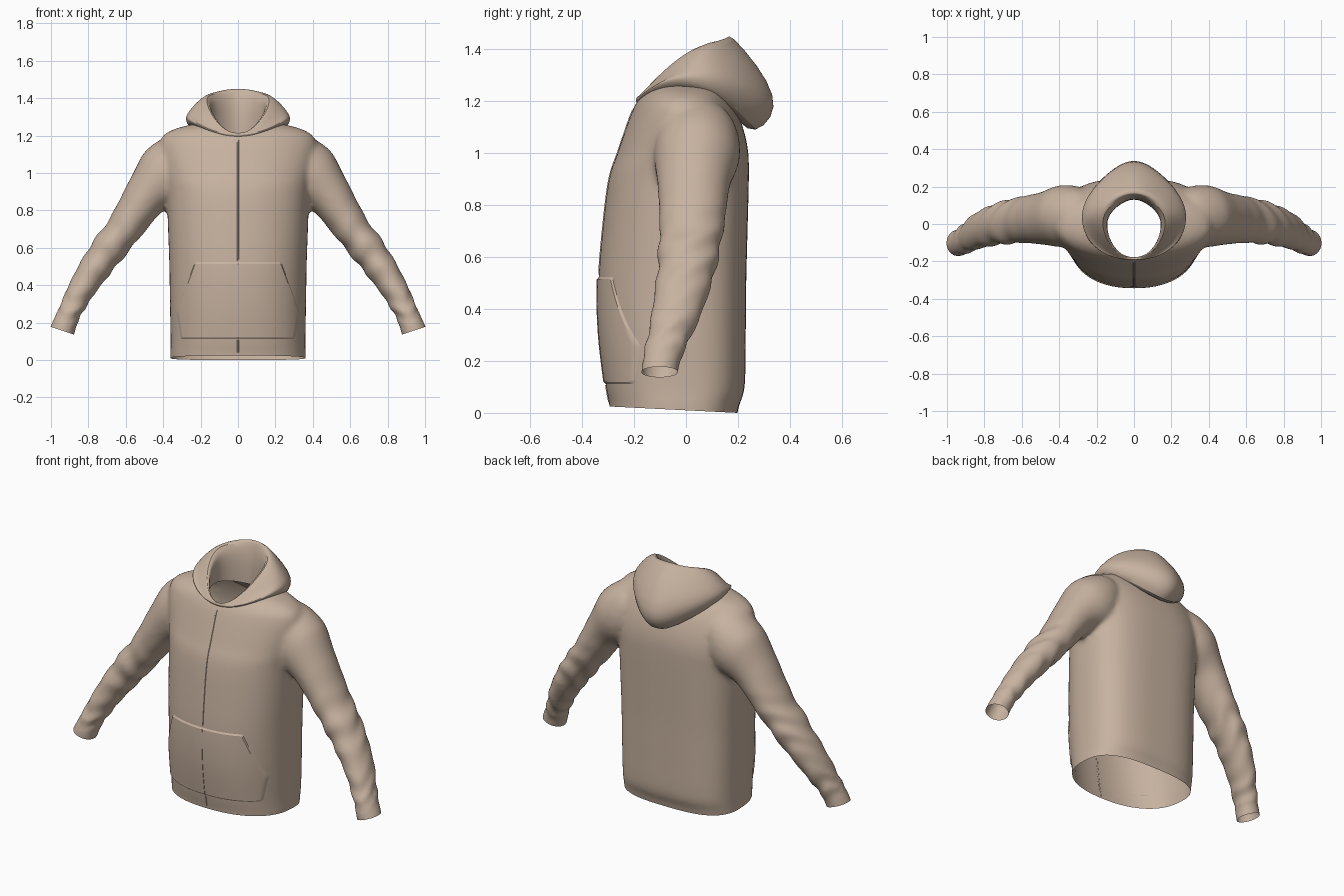
import bpy, bmesh, math
from mathutils import Vector
from mathutils.bvhtree import BVHTree

if "Cube" in bpy.data.objects:
    bpy.data.objects.remove(bpy.data.objects["Cube"])


def material(name, rgb):
    mat = bpy.data.materials.new(name)
    mat.use_nodes = True
    mat.diffuse_color = (*rgb, 1)
    mat.node_tree.nodes["Principled BSDF"].inputs["Base Color"].default_value = (*rgb, 1)
    return mat


fabric = material("tan fabric", (0.57, 0.445, 0.35))


def finish(name, bm, angle=50):
    mesh = bpy.data.meshes.new(name)
    bm.to_mesh(mesh)
    bm.free()
    obj = bpy.data.objects.new(name, mesh)
    bpy.context.collection.objects.link(obj)
    mesh.materials.append(fabric)
    bpy.ops.object.select_all(action="DESELECT")
    obj.select_set(True)
    bpy.context.view_layer.objects.active = obj
    bpy.ops.object.shade_smooth_by_angle(angle=math.radians(angle))
    return obj


def spline(rows, steps):
    """Smooth samples through rows of numbers."""
    out = []
    for i in range(len(rows) - 1):
        a, b, c, d = (Vector(rows[min(max(i + k, 0), len(rows) - 1)]) for k in (-1, 0, 1, 2))
        for s in range(steps):
            t = s / steps
            out.append(b + (c - a) * t / 2 + (a * 2 - b * 5 + c * 4 - d) * t * t / 2
                       + (b * 3 - a - c * 3 + d) * t ** 3 / 2)
    return out + [Vector(rows[-1])]


def loft(bm, rings, capped):
    loops = [[bm.verts.new(p) for p in ring] for ring in rings]
    n = len(loops[0])
    for lo, hi in zip(loops, loops[1:]):
        for i in range(n):
            bm.faces.new((lo[i], lo[(i + 1) % n], hi[(i + 1) % n], hi[i]))
    if capped:
        bm.faces.new(loops[0][::-1])
        bm.faces.new(loops[-1])


def power(value, exponent):
    return math.copysign(abs(value) ** exponent, value)


SIDES = 64
TURN = [2 * math.pi * i / SIDES for i in range(SIDES)]
body = bmesh.new()

# Torso: height, half width, front y, back y
torso = [(-0.06, 0.36, -0.29, 0.185), (0.03, 0.362, -0.295, 0.205), (0.1, 0.36, -0.308, 0.226),
         (0.3, 0.364, -0.332, 0.23), (0.5, 0.367, -0.337, 0.232), (0.7, 0.374, -0.322, 0.237),
         (0.9, 0.382, -0.297, 0.242), (1.0, 0.4, -0.264, 0.24), (1.08, 0.415, -0.237, 0.225),
         (1.15, 0.42, -0.212, 0.2), (1.2, 0.4, -0.188, 0.17), (1.235, 0.34, -0.16, 0.15),
         (1.257, 0.26, -0.13, 0.14), (1.28, 0.17, -0.11, 0.12), (1.36, 0.15, -0.1, 0.11)]
rings = []
MID = -0.02
for z, w, front, back in spline(torso, 5):
    fade = min(1, max(0, (z - 0.95) / 0.2))
    ring = []
    for a in TURN:
        s, c = math.sin(a), math.cos(a)
        # the back is flatter than the chest
        e = 2 / (2.9 - 0.6 * fade) if s > 0 else 2 / (2.3 - 0.3 * fade)
        ring.append((w * power(c, e), MID + power(s, e) * (back - MID if s > 0 else MID - front), z))
    rings.append(ring)
loft(body, rings, True)

# Sleeves: centre x, y, z, half thickness, half depth
sleeve = [(0.2, 0.04, 1.11, 0.1, 0.11), (0.3, 0.042, 1.07, 0.15, 0.155), (0.385, 0.042, 0.988, 0.168, 0.165),
          (0.488, 0.03, 0.88, 0.122, 0.14), (0.6, 0.022, 0.715, 0.097, 0.125), (0.728, 0.0, 0.545, 0.088, 0.112),
          (0.83, -0.035, 0.39, 0.074, 0.098), (0.902, -0.08, 0.25, 0.062, 0.079),
          (0.935, -0.1, 0.17, 0.067, 0.072), (0.967, -0.105, 0.08, 0.069, 0.072)]
path = spline(sleeve, 12)
for side in (1, -1):
    rings = []
    for k, row in enumerate(path):
        ahead, behind = path[min(k + 1, len(path) - 1)], path[max(k - 1, 0)]
        tangent = Vector((ahead[0] - behind[0], 0, ahead[2] - behind[2])).normalized()
        across = Vector((-tangent.z, 0, tangent.x))
        u = k / len(path)
        # cloth folds gather around the elbow and above the cuff
        amount = 0.007 * (math.exp(-((u - 0.52) / 0.09) ** 2) + math.exp(-((u - 0.75) / 0.07) ** 2))
        ring = []
        for a in TURN:
            fold = amount * math.sin(u * 80 + 2.5 * math.sin(a) + 1.6 * math.sin(2 * a + u * 9))
            p = (Vector(row[:3]) + across * math.cos(a) * (row[3] + fold)
                 + Vector((0, math.sin(a) * (row[4] + fold), 0)))
            ring.append((p.x * side, p.y, p.z))
        rings.append(ring)
    loft(body, rings, True)
bmesh.ops.recalc_face_normals(body, faces=body.faces)
garment = finish("jacket_body", body)

# Fuse torso and sleeves into one cloth surface
fuse = garment.modifiers.new("fuse", "REMESH")
fuse.mode = "VOXEL"
fuse.voxel_size = 0.012
soften = garment.modifiers.new("soften", "SMOOTH")
soften.factor = 0.5
soften.iterations = 14
for name in ("fuse", "soften"):
    bpy.ops.object.modifier_apply(modifier=name)

# Open the hem and cuffs with straight cuts, and the neck with an oval under the hood
body = bmesh.new()
body.from_mesh(garment.data)
cuts = [((0, 0, 0.01), (0, -0.05, -1)),
        ((0.93, 0, 0.154), (0.33, 0, -1)), ((-0.93, 0, 0.154), (-0.33, 0, -1))]
for point, normal in cuts:
    bmesh.ops.bisect_plane(body, geom=body.verts[:] + body.edges[:] + body.faces[:],
                           plane_co=point, plane_no=normal, clear_outer=True)
neck = [v for v in body.verts
        if v.co.z > 1.15 and (v.co.x / 0.19) ** 2 + ((v.co.y + 0.02) / 0.165) ** 2 < 1]
bmesh.ops.delete(body, geom=neck, context="VERTS")
tree = BVHTree.FromBMesh(body)
body.to_mesh(garment.data)
body.free()
bpy.ops.object.shade_smooth_by_angle(angle=math.radians(60))


def on_front(x, z, lift):
    hit = tree.ray_cast(Vector((x, -1, z)), Vector((0, 1, 0)))
    normal = hit[1] if hit[1].y < 0 else -hit[1]
    return hit[0] + normal * lift


def front_panel(name, rows, columns, lift):
    """Cloth panel laid on the front; rows hold height, left x, right x."""
    bm = bmesh.new()
    grid = []
    for r, (z, x0, x1) in enumerate(rows):
        line = []
        for c in range(columns + 1):
            edge = r in (0, len(rows) - 1) or c in (0, columns)
            line.append(bm.verts.new(on_front(x0 + (x1 - x0) * c / columns, z, -0.001 if edge else lift)))
        grid.append(line)
    for lo, hi in zip(grid, grid[1:]):
        for c in range(columns):
            bm.faces.new((lo[c], lo[c + 1], hi[c + 1], hi[c]))
    return finish(name, bm, 30)


# Kangaroo pocket with slanted hand openings
rows = []
for i in range(41):
    z = 0.11 + 0.415 * i / 40
    half = 0.305 + 0.025 * (z - 0.11) / 0.15 if z < 0.26 else 0.33 - 0.1 * (z - 0.26) / 0.265
    rows.append((z, -half, half))
front_panel("front_pocket", rows, 60, 0.006)

# Zip: narrow tape above the pocket, across it and below it
for name, low, high, lift in (("zip_upper", 0.525, 1.18, 0.003), ("zip_pocket", 0.112, 0.523, 0.008),
                              ("zip_lower", 0.04, 0.108, 0.003)):
    front_panel(name, [(low + (high - low) * i / 40, -0.005, 0.005) for i in range(41)], 4, lift)

# Hood: each ring gives front (y, z), side (x, y, z), back (y, z)
hood_rings = [((-0.18, 1.18), (0.195, 0.0, 1.235), (0.14, 1.2)),
              ((-0.188, 1.192), (0.245, 0.02, 1.245), (0.21, 1.11)),
              ((-0.19, 1.196), (0.27, 0.03, 1.26), (0.265, 1.075)),
              ((-0.193, 1.2), (0.28, 0.04, 1.285), (0.335, 1.135)),
              ((-0.194, 1.205), (0.278, 0.04, 1.305), (0.345, 1.22)),
              ((-0.193, 1.208), (0.265, 0.025, 1.325), (0.28, 1.335)),
              ((-0.192, 1.212), (0.247, 0.0, 1.335), (0.17, 1.462)),
              ((-0.19, 1.215), (0.2, 0.01, 1.375), (0.16, 1.445)),
              ((-0.186, 1.214), (0.165, 0.01, 1.4), (0.15, 1.42)),
              ((-0.182, 1.208), (0.14, 0.0, 1.36), (0.135, 1.36)),
              ((-0.18, 1.2), (0.145, -0.01, 1.28), (0.13, 1.27)),
              ((-0.178, 1.185), (0.15, -0.01, 1.22), (0.13, 1.2))]


def bend(first, middle, last, c):
    return middle + (last - first) / 2 * c + ((first + last) / 2 - middle) * c * c


rings = []
for (fy, fz), (sx, sy, sz), (by, bz) in hood_rings:
    ring = []
    for a in TURN:
        c = -math.cos(a)
        # the back of the hood draws in towards a point
        narrow = 1 - 0.28 * max(0, c) ** 2
        ring.append((sx * math.sin(a) * narrow, bend(fy, sy, by, c), bend(fz, sz, bz, c)))
    rings.append(ring)
bm = bmesh.new()
loft(bm, rings, False)
bmesh.ops.recalc_face_normals(bm, faces=bm.faces)
hood = finish("hood", bm, 60)
smooth = hood.modifiers.new("smooth", "SUBSURF")
smooth.levels = smooth.render_levels = 1
